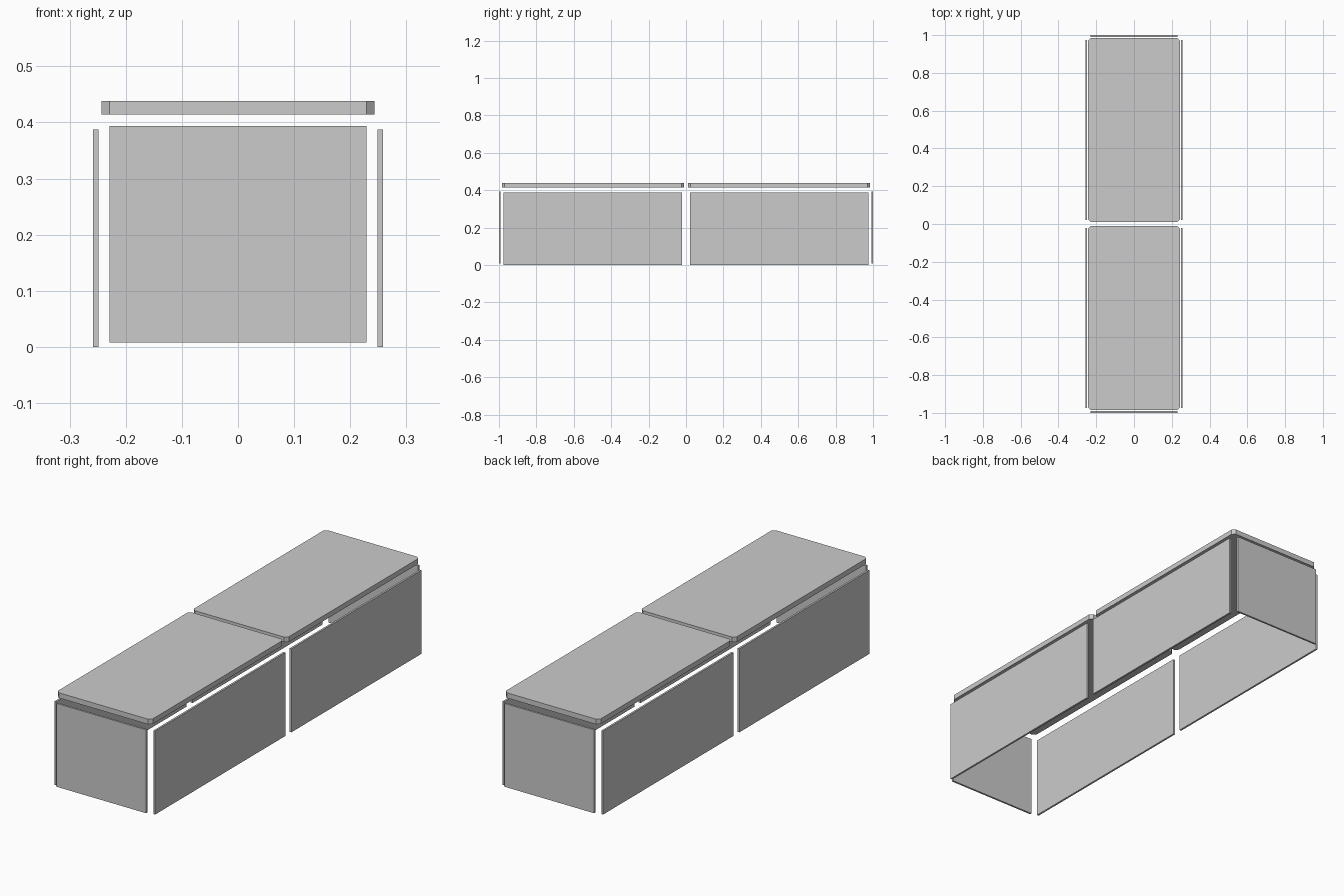
import bpy
import bmesh

cube = bpy.data.objects.get("Cube")
if cube:
    bpy.data.objects.remove(cube, do_unlink=True)

# One plain grey for every panel
grey = bpy.data.materials.new("plain grey")
grey.use_nodes = True
colour = (0.6, 0.6, 0.6, 1)
grey.diffuse_color = colour
grey.node_tree.nodes["Principled BSDF"].inputs["Base Color"].default_value = colour


def panel(name, low, high, corner=0):
    """Box between two corners; corner cuts its upright edges."""
    bm = bmesh.new()
    bmesh.ops.create_cube(bm, size=1)
    for v in bm.verts:
        for i in range(3):
            v.co[i] = low[i] if v.co[i] < 0 else high[i]
    if corner:
        upright = [e for e in bm.edges
                   if abs(e.verts[0].co.z - e.verts[1].co.z) > 1e-4]
        bmesh.ops.bevel(bm, geom=upright, offset=corner, segments=1,
                        affect='EDGES')
    bmesh.ops.recalc_face_normals(bm, faces=bm.faces)
    mesh = bpy.data.meshes.new(name)
    bm.to_mesh(mesh)
    bm.free()
    mesh.materials.append(grey)
    obj = bpy.data.objects.new(name, mesh)
    bpy.context.collection.objects.link(obj)
    return obj


def span(sign, inner, outer):
    """Order a mirrored interval from low to high."""
    return sorted((sign * inner, sign * outer))


for end, sy in (("front", -1), ("back", 1)):
    # Lid with clipped corners
    y0, y1 = span(sy, 0.0105, 0.985)
    panel(end + "_lid", (-0.243, y0, 0.414), (0.243, y1, 0.438), 0.014)

    # Upright end wall
    y0, y1 = span(sy, 0.991, 1.0)
    panel(end + "_end_wall", (-0.229, y0, 0.008), (0.229, y1, 0.394))

    # Two long side walls
    y0, y1 = span(sy, 0.022, 0.975)
    for side, sx in (("left", 1), ("right", -1)):
        x0, x1 = span(sx, 0.249, 0.258)
        panel(end + "_" + side + "_side_wall", (x0, y0, 0), (x1, y1, 0.387))
